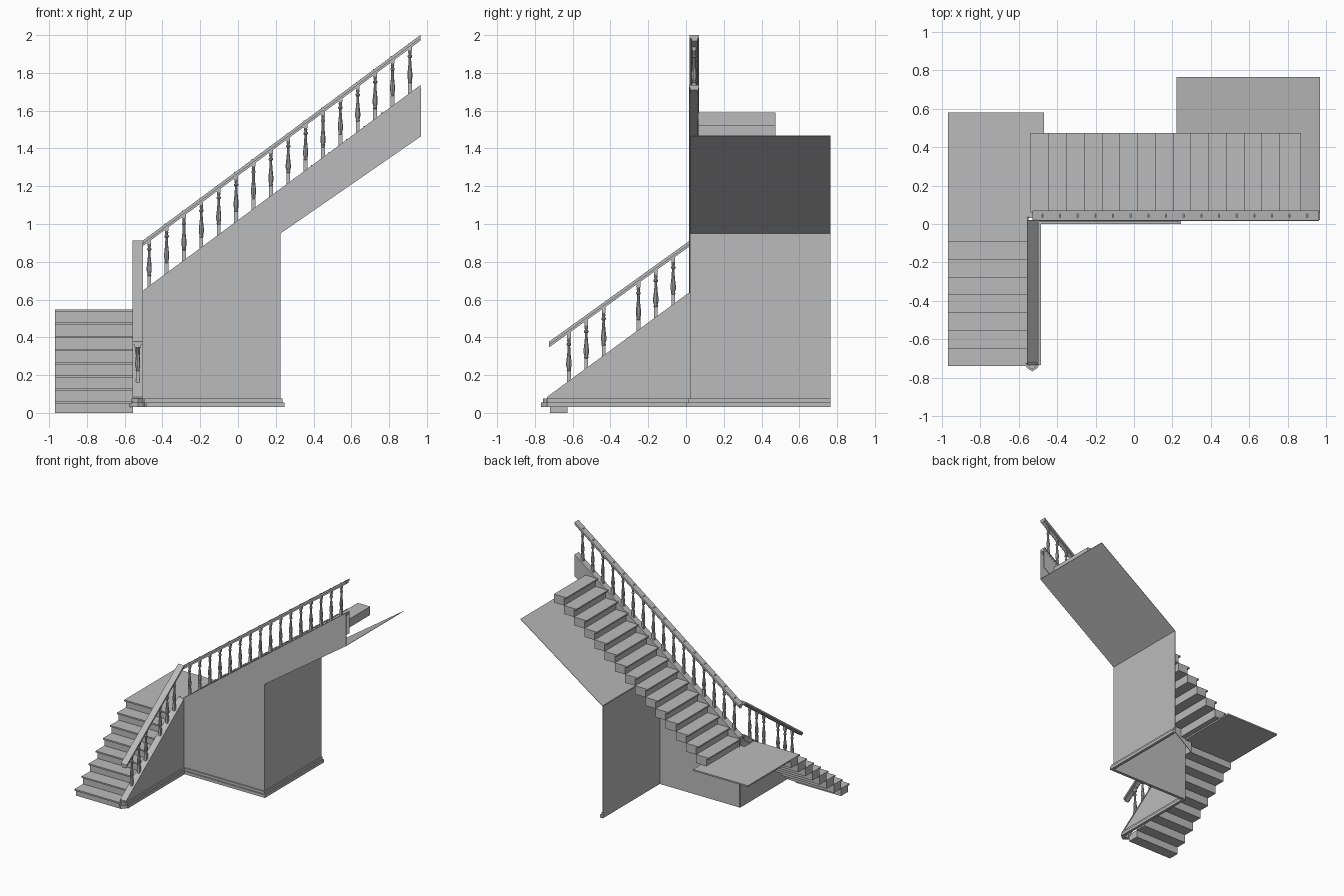
import bpy, bmesh
from mathutils import Vector

cube = bpy.data.objects.get("Cube")
if cube:
    bpy.data.objects.remove(cube, do_unlink=True)

grey = bpy.data.materials.new("plain grey")
grey.use_nodes = True
COLOUR = (0.5, 0.5, 0.5, 1)
grey.diffuse_color = COLOUR
grey.node_tree.nodes["Principled BSDF"].inputs["Base Color"].default_value = COLOUR


def finish(name, bm):
    bmesh.ops.recalc_face_normals(bm, faces=bm.faces[:])
    me = bpy.data.meshes.new(name)
    bm.to_mesh(me)
    bm.free()
    me.materials.append(grey)
    ob = bpy.data.objects.new(name, me)
    bpy.context.collection.objects.link(ob)
    return ob


def prism(name, pts, axis, a, b):
    """Outline extruded along an axis: x takes (y, z), y takes (x, z), z takes (x, y)."""
    def place(p, t):
        return {"x": (t, p[0], p[1]), "y": (p[0], t, p[1]), "z": (p[0], p[1], t)}[axis]
    bm = bmesh.new()
    face = bm.faces.new([bm.verts.new(place(p, a)) for p in pts])
    out = bmesh.ops.extrude_face_region(bm, geom=[face])
    shift = Vector(place((0, 0), b - a))
    bmesh.ops.translate(bm, vec=shift,
                        verts=[v for v in out["geom"] if isinstance(v, bmesh.types.BMVert)])
    return finish(name, bm)


def box(name, x, y, z):
    return prism(name, [(x[0], y[0]), (x[1], y[0]), (x[1], y[1]), (x[0], y[1])], "z", *z)


def slope_bar(name, start, end, drop, axis, a, b):
    """Sloping strip with upright ends, hanging below the line from start to end."""
    pts = [start, end, (end[0], end[1] - drop), (start[0], start[1] - drop)]
    return prism(name, pts, axis, a, b)


GOING, RISE, NOSE, TREAD = 0.0925, 0.0695, 0.02, 0.012
LANDING = 0.547

# Lower flight, climbing to the back
for i in range(8):
    y, z = -0.74 + GOING * i, LANDING - RISE * (7 - i)
    box(f"lower_riser_{i}", (-0.97, -0.555), (y + NOSE, y + NOSE + GOING),
        (max(0, z - RISE), z - TREAD))
    if i < 7:
        box(f"lower_tread_{i}", (-0.97, -0.555), (y, y + GOING + NOSE), (z - TREAD, z))

# Landing
prism("landing", [(-0.97, -0.0925), (-0.555, -0.0925), (-0.555, 0.03), (-0.47, 0.03),
                  (-0.47, 0.58), (-0.97, 0.58)], "z", LANDING - TREAD, LANDING)

# Upper flight, climbing to the left
for i in range(15):
    x, z = -0.538 + GOING * i, LANDING + RISE * (i + 1)
    box(f"upper_riser_{i}", (x + NOSE, x + NOSE + GOING), (0.06, 0.475), (z - RISE, z - TREAD))
    box(f"upper_tread_{i}", (x, x + GOING + NOSE), (0.06, 0.475), (z - TREAD, z))

# Walls, soffit and inner boards
THIN = 0.004
prism("front_wall", [(-0.505, 0.03), (0.225, 0.03), (0.225, 0.95), (0.97, 1.465),
                     (0.97, 1.725), (-0.505, 0.635)], "y", 0.02, 0.02 + THIN)
prism("lower_wall", [(-0.735, 0.03), (0.02, 0.03), (0.02, 0.63), (-0.735, 0.07)],
      "x", -0.505 - THIN, -0.505)
box("end_wall", (0.225 - THIN, 0.225), (0.02, 0.765), (0.03, 0.95))
slope_bar("soffit", (0.225, 0.954), (0.97, 1.469), THIN, "y", 0.02, 0.765)
slope_bar("upper_inner_board", (-0.53, 0.615), (0.97, 1.725), 0.17, "y", 0.06, 0.065)
slope_bar("lower_inner_board", (-0.735, 0.07), (0.04, 0.645), 0.04, "x", -0.555, -0.55)

# String caps, in two tiers
for k, (drop, grow) in enumerate([(0.012, 0.004), (0.026, 0)]):
    slope_bar(f"upper_cap_{k}", (-0.53, 0.628), (0.965, 1.735), drop,
              "y", 0.02 - grow, 0.066 + grow)
    slope_bar(f"lower_cap_{k}", (-0.735, 0.085), (0.02, 0.64), drop,
              "x", -0.554 - grow, -0.507 + grow)

# Handrails, a wide top over a narrower strip
for k, (drop, inset) in enumerate([(0.018, 0), (0.03, 0.01)]):
    slope_bar(f"upper_rail_{k}", (-0.53, 0.893), (0.965, 2.0), drop,
              "y", 0.018 + inset, 0.07 - inset)
    slope_bar(f"lower_rail_{k}", (-0.725, 0.377), (0.02, 0.912), drop,
              "x", -0.558 + inset, -0.504 - inset)

# Stepped skirting around the walls and the foot of the lower string
for k, (out, z0, z1) in enumerate([(0.02, 0.03, 0.055), (0.01, 0.055, 0.075)]):
    box(f"front_skirting_{k}", (-0.505, 0.225 + out), (0.02 - out, 0.021), (z0, z1))
    box(f"end_skirting_{k}", (0.224, 0.225 + out), (0.02, 0.765), (z0, z1))
    box(f"lower_skirting_{k}", (-0.506, -0.505 + out), (-0.735, 0.02), (z0, z1))
    l, r = -0.555 - out, -0.505 + out
    prism(f"foot_skirting_{k}", [(l, -0.725), (l + 0.02, -0.742 - out / 2), (-0.53, -0.748 - out),
                                 (r - 0.02, -0.742 - out / 2), (r, -0.725)], "z", z0, z1)

# Turned baluster: (radius, height)
PROFILE = [(0.007, 0.05), (0.012, 0.055), (0.010, 0.065), (0.014, 0.08), (0.014, 0.10),
           (0.011, 0.125), (0.008, 0.155), (0.007, 0.185), (0.012, 0.19), (0.012, 0.198),
           (0.007, 0.203), (0.010, 0.215), (0.007, 0.225)]
SIDES = 10


def baluster(name, x, y, z):
    bm = bmesh.new()
    prev = None
    for r, h in PROFILE:
        ring = bmesh.ops.create_circle(bm, segments=SIDES, radius=r)["verts"]
        bmesh.ops.translate(bm, verts=ring, vec=(x, y, z + h))
        if prev:
            for j in range(SIDES):
                n = (j + 1) % SIDES
                bm.faces.new((prev[j], prev[n], ring[n], ring[j]))
        prev = ring
    # square blocks at the foot and the head
    for z0, z1 in [(-0.012, 0.052), (0.223, 0.262)]:
        block = bmesh.ops.create_cube(bm, size=1)["verts"]
        bmesh.ops.scale(bm, verts=block, vec=(0.02, 0.02, z1 - z0))
        bmesh.ops.translate(bm, verts=block, vec=(x, y, z + (z0 + z1) / 2))
    ob = finish(name, bm)
    bpy.context.view_layer.objects.active = ob
    ob.select_set(True)
    bpy.ops.object.shade_smooth_by_angle()
    ob.select_set(False)


bpy.ops.object.select_all(action="DESELECT")
for i in range(16):
    x = -0.47 + 0.092 * i
    baluster(f"upper_baluster_{i}", x, 0.043, 0.628 + 0.7405 * (x + 0.53))
for i in range(7):
    if i != 3:
        y = -0.62 + 0.092 * i
        baluster(f"lower_baluster_{i}", -0.531, y, 0.085 + 0.735 * (y + 0.735))
